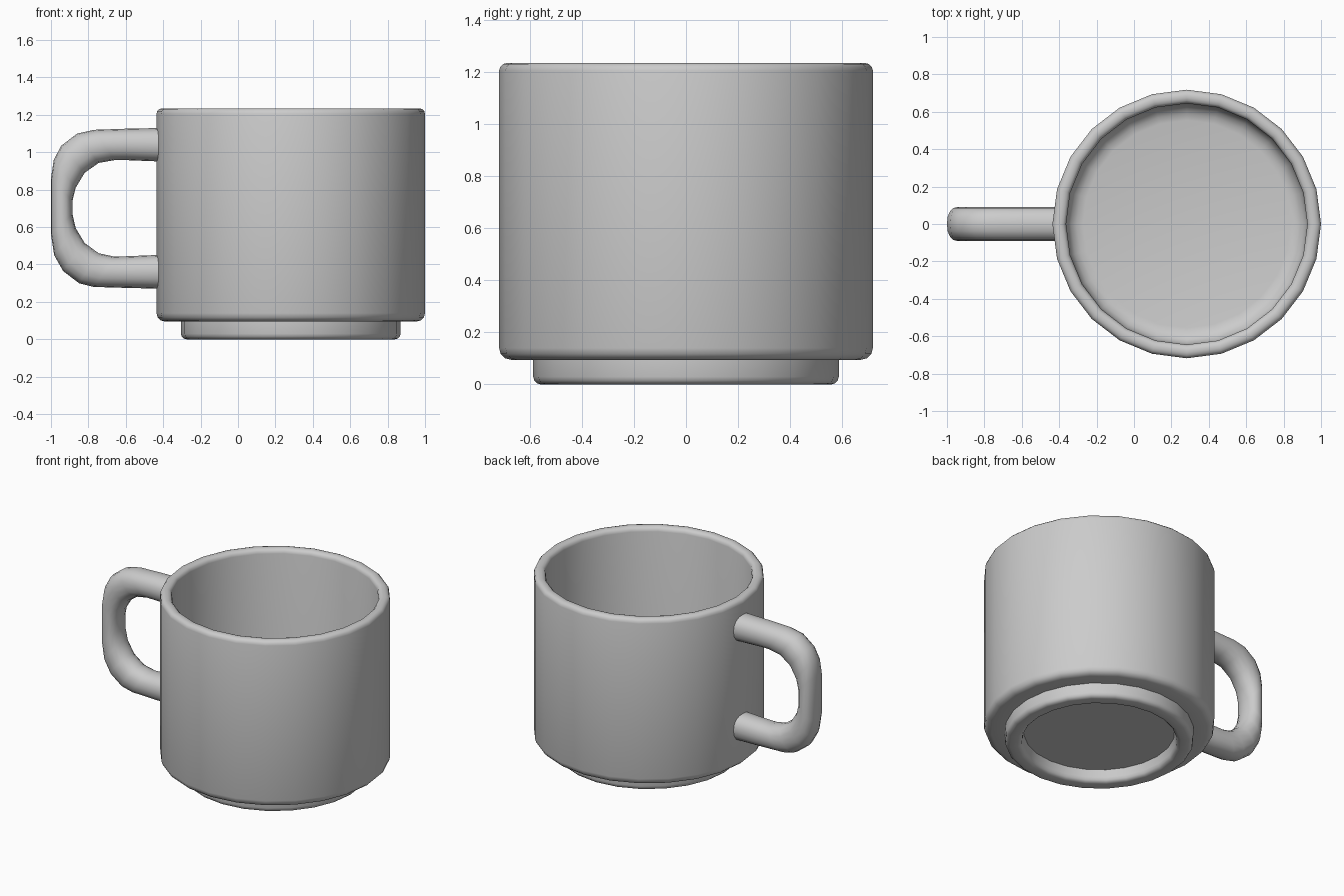
import bpy, bmesh
from math import sin, cos, pi, copysign

if "Cube" in bpy.data.objects:
    bpy.data.objects.remove(bpy.data.objects["Cube"])

CX = 0.282   # cup axis


def finish(name, bm, angle):
    bmesh.ops.recalc_face_normals(bm, faces=bm.faces)
    mesh = bpy.data.meshes.new(name)
    bm.to_mesh(mesh)
    bm.free()
    ob = bpy.data.objects.new(name, mesh)
    bpy.context.collection.objects.link(ob)
    bpy.ops.object.select_all(action='DESELECT')
    ob.select_set(True)
    bpy.context.view_layer.objects.active = ob
    bpy.ops.object.shade_smooth_by_angle(angle=angle)
    return ob


def skin(name, rings, angle):
    """Bridge a list of equal point rings and cap both ends."""
    bm = bmesh.new()
    loops = [[bm.verts.new(p) for p in ring] for ring in rings]
    n = len(loops[0])
    for a, b in zip(loops, loops[1:]):
        for i in range(n):
            j = (i + 1) % n
            bm.faces.new((a[i], a[j], b[j], b[i]))
    bm.faces.new(loops[0])
    bm.faces.new(loops[-1])
    return finish(name, bm, angle)


def arc(r, z, rad, start, end, steps=3):
    """Profile points of a rounded corner, angles in degrees."""
    out = []
    for k in range(steps + 1):
        a = (start + (end - start) * k / steps) * pi / 180
        out.append((r + rad * cos(a), z + rad * sin(a)))
    return out


# Cup: recessed underside, foot ring, wall, rounded rim and inner floor
profile = [(0.47, 0.08), (0.48, 0.03)]
profile += arc(0.51, 0.03, 0.03, 180, 270)
profile += arc(0.557, 0.03, 0.03, 270, 360)
profile += [(0.587, 0.095)]
profile += arc(0.673, 0.14, 0.045, 270, 360)
profile += arc(0.688, 1.205, 0.03, 0, 90)
profile += arc(0.675, 1.205, 0.03, 90, 180)
profile += arc(0.555, 0.26, 0.09, 0, -90, 4)
N = 24
skin("cup_body", [[(CX + r * cos(2 * pi * i / N), r * sin(2 * pi * i / N), z)
                   for i in range(N)] for r, z in profile], 0.9)

# Handle: outer and inner edge of each cross-section, as x, z, x, z
sections = [
    (-0.40, 1.13, -0.40, 0.95), (-0.60, 1.126, -0.60, 0.958),
    (-0.77, 1.12, -0.66, 0.958), (-0.86, 1.10, -0.745, 0.943),
    (-0.945, 1.035, -0.82, 0.89), (-0.985, 0.96, -0.868, 0.81),
    (-1.0, 0.86, -0.885, 0.74), (-1.0, 0.56, -0.885, 0.67),
    (-0.983, 0.45, -0.868, 0.595), (-0.935, 0.365, -0.82, 0.515),
    (-0.85, 0.30, -0.745, 0.46), (-0.77, 0.28, -0.66, 0.442),
    (-0.60, 0.275, -0.60, 0.444), (-0.40, 0.27, -0.40, 0.452),
]
M = 16
rings = []
for xo, zo, xi, zi in sections:
    ring = []
    for i in range(M):
        c, s = cos(2 * pi * i / M), sin(2 * pi * i / M)
        t = 0.5 + 0.5 * copysign(abs(c) ** 0.9, c)
        y = 0.091 * copysign(abs(s) ** 0.9, s)
        ring.append((xi + (xo - xi) * t, y, zi + (zo - zi) * t))
    rings.append(ring)
skin("handle", rings, 0.9)
